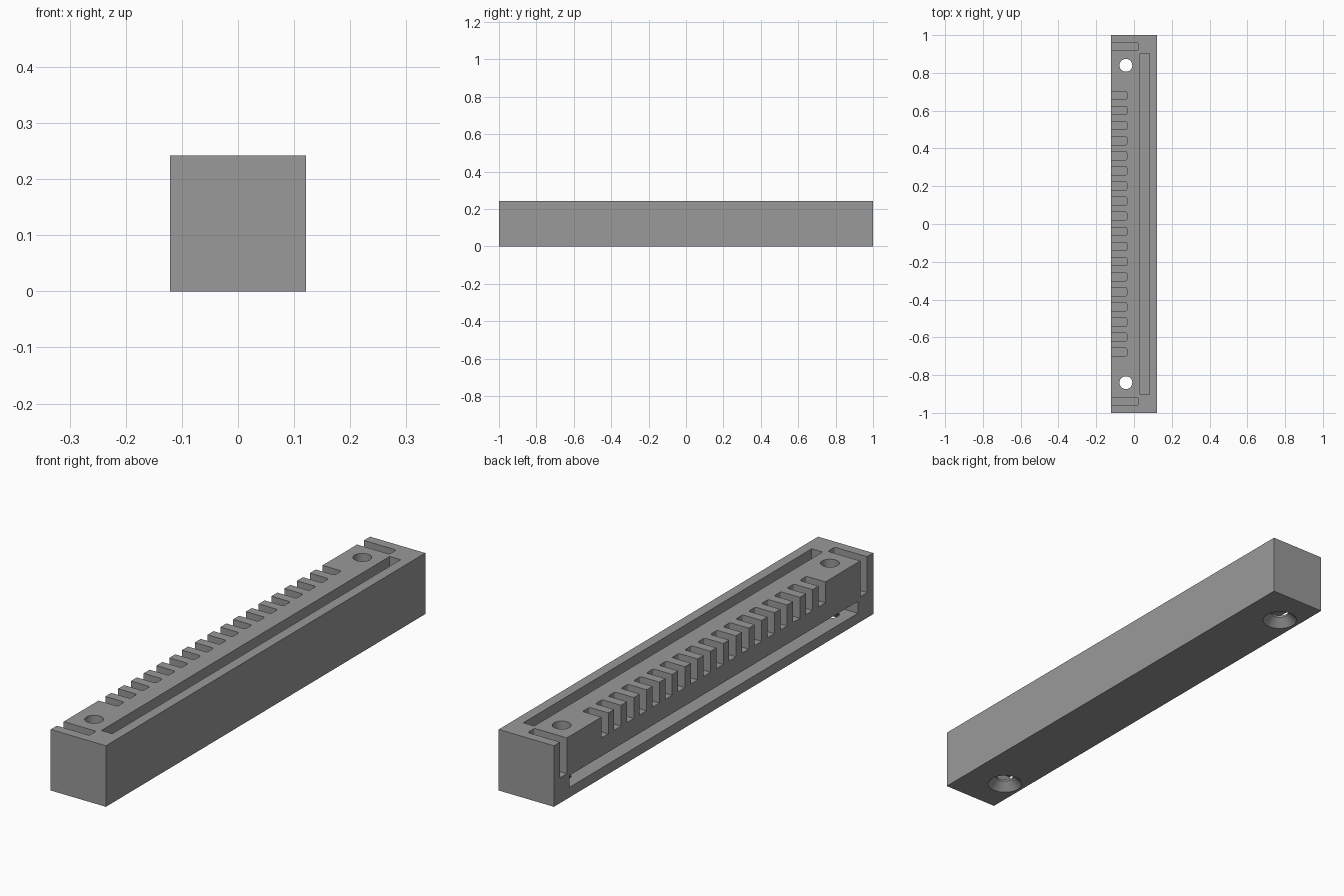
import bpy, bmesh

if "Cube" in bpy.data.objects:
    bpy.data.objects.remove(bpy.data.objects["Cube"])

W, L, H = 0.242, 2.0, 0.242      # block width, length, height
LEFT, TOP = -W / 2, H
OVER = 0.02                      # how far cutters stick out of the block

grey = bpy.data.materials.new("grey")
grey.diffuse_color = (0.32, 0.32, 0.32, 1)
grey.use_nodes = True
grey.node_tree.nodes["Principled BSDF"].inputs["Base Color"].default_value = grey.diffuse_color


def finish(name, bm):
    bmesh.ops.recalc_face_normals(bm, faces=bm.faces)
    mesh = bpy.data.meshes.new(name)
    bm.to_mesh(mesh)
    bm.free()
    mesh.materials.append(grey)
    ob = bpy.data.objects.new(name, mesh)
    bpy.context.collection.objects.link(ob)
    return ob


def box(name, x0, x1, y0, y1, z0, z1, round_inner=0):
    bm = bmesh.new()
    bmesh.ops.create_cube(bm, size=1)
    for v in bm.verts:
        v.co.x = x1 if v.co.x > 0 else x0
        v.co.y = y1 if v.co.y > 0 else y0
        v.co.z = z1 if v.co.z > 0 else z0
    if round_inner:
        edges = [e for e in bm.edges if all(v.co.x == e.verts[0].co.x and v.co.y == e.verts[0].co.y
                 and v.co.x > (x0 + x1) / 2 for v in e.verts)]
        bmesh.ops.bevel(bm, geom=edges, offset=round_inner, segments=3,
                        profile=0.5, affect='EDGES')
    return finish(name, bm)


def screw_hole(name, x, y):
    # revolved profile: countersink below, straight shaft above
    profile = [(0.086, -0.02), (0.034, 0.032), (0.034, H + OVER)]
    n = 32
    bm = bmesh.new()
    rings = []
    for r, z in profile:
        ring = bmesh.ops.create_circle(bm, segments=n, radius=r)["verts"]
        for v in ring:
            v.co.x += x
            v.co.y += y
            v.co.z = z
        rings.append(ring)
    for a, b in zip(rings, rings[1:]):
        for i in range(n):
            j = (i + 1) % n
            bm.faces.new((a[i], a[j], b[j], b[i]))
    bm.faces.new(rings[0])
    bm.faces.new(rings[-1])
    return finish(name, bm)


block = box("slotted_block", -W / 2, W / 2, -L / 2, L / 2, 0, H)
cutters = []

# row of short notches along the upper left edge
for i in range(18):
    y = -0.679 + i * 0.08
    cutters.append(box("notch_cutter", LEFT - OVER, LEFT + 0.083, y - 0.0215, y + 0.0215,
                       TOP - 0.083, TOP + OVER, 0.007))

# deep notch and countersunk screw hole at each end
for s in (-1, 1):
    cutters.append(box("end_notch_cutter", LEFT - OVER, LEFT + 0.142, s * 0.94 - 0.0215,
                       s * 0.94 + 0.0215, TOP - 0.142, TOP + OVER, 0.007))
    cutters.append(screw_hole("screw_hole_cutter", -0.043, s * 0.84))

# long grooves in the top and left faces
cutters.append(box("top_groove_cutter", 0.033, 0.081, -0.903, 0.903, TOP - 0.142, TOP + OVER))
cutters.append(box("side_groove_cutter", LEFT - OVER, LEFT + 0.142, -0.903, 0.903, 0.04, 0.087))

for c in cutters:
    m = block.modifiers.new(c.name, 'BOOLEAN')
    m.operation = 'DIFFERENCE'
    m.solver = 'EXACT'
    m.object = c

# apply the cuts, then remove the cutters
bpy.context.view_layer.objects.active = block
block.select_set(True)
for m in list(block.modifiers):
    bpy.ops.object.modifier_apply(modifier=m.name)
for c in cutters:
    bpy.data.objects.remove(c)
bpy.ops.object.shade_smooth_by_angle(angle=0.52)
